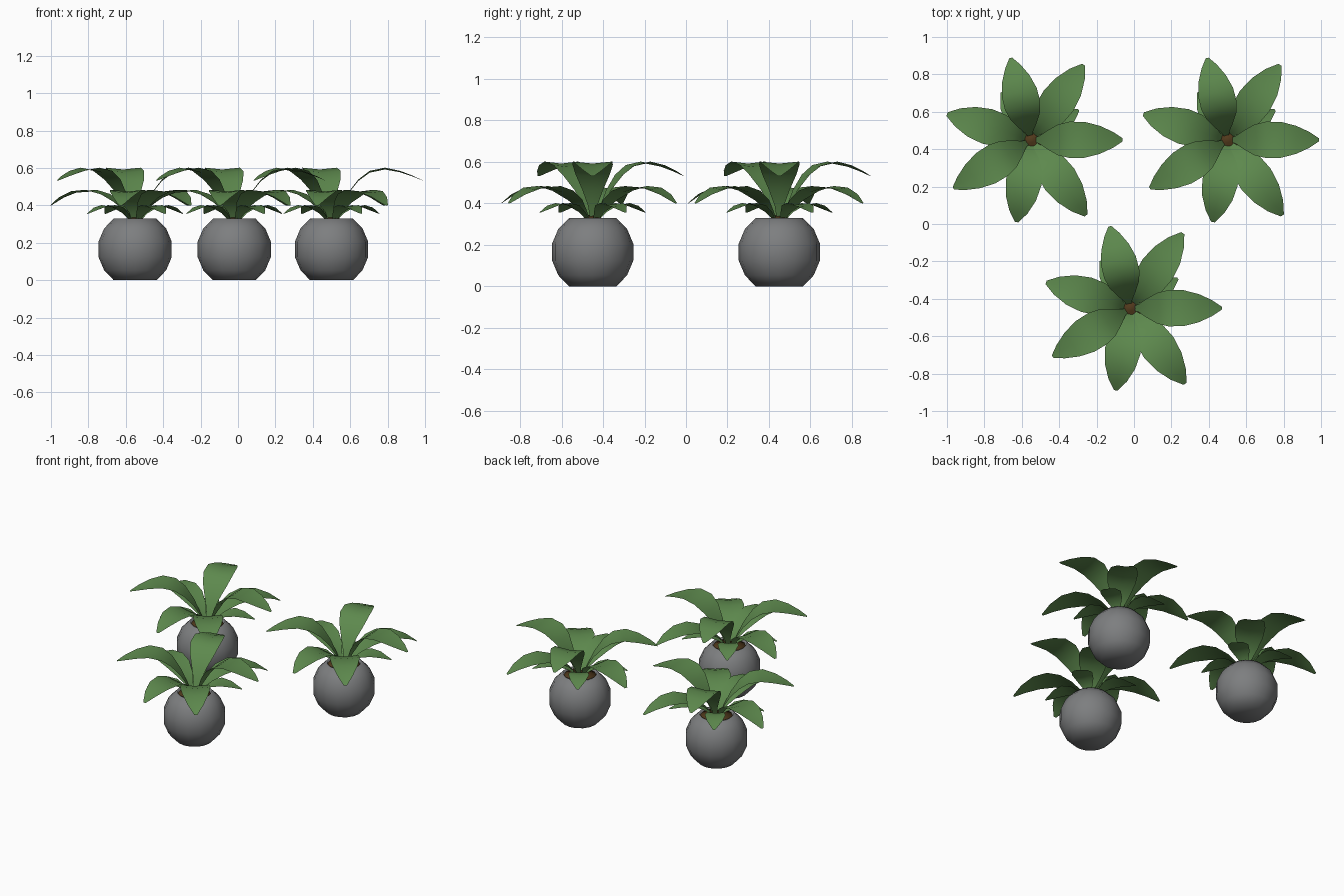
import bpy, bmesh, math

if "Cube" in bpy.data.objects:
    bpy.data.objects.remove(bpy.data.objects["Cube"])


def material(name, rgb):
    m = bpy.data.materials.new(name)
    m.diffuse_color = (*rgb, 1)
    m.use_nodes = True
    m.node_tree.nodes["Principled BSDF"].inputs["Base Color"].default_value = m.diffuse_color
    return m


GREEN = material("leaf green", (0.11, 0.25, 0.075))
GREY = material("pot grey", (0.205, 0.21, 0.215))
BROWN = material("soil brown", (0.085, 0.042, 0.012))

CENTRES = [(-0.55, 0.45), (0.50, 0.45), (-0.02, -0.45)]

# leaf profiles: (distance from stem, height, half width)
TALL = [(.015, .31, .010), (.045, .385, .022), (.085, .46, .05), (.14, .53, .082),
        (.20, .575, .097), (.28, .592, .096), (.36, .577, .075), (.43, .553, .042), (.48, .532, .008)]
MID = [(.02, .31, .012), (.05, .36, .025), (.10, .41, .06), (.17, .452, .088),
       (.25, .474, .096), (.34, .468, .082), (.42, .438, .05), (.48, .40, .010)]
LOW = [(.02, .31, .010), (.06, .355, .03), (.11, .385, .055), (.17, .395, .066),
       (.23, .383, .05), (.30, .355, .006)]

# (profile, heading in degrees, length scale)
LEAVES = [(TALL, 0, 1.02), (TALL, 104, .94), (TALL, 212, 1.02),
          (MID, 55, 1.02), (MID, 163, .98), (MID, 260, .93), (MID, 306, 1.04),
          (LOW, 32, 1), (LOW, 122, 1), (LOW, 212, 1), (LOW, 302, 1)]


def finish(bm, name, mat, loc):
    me = bpy.data.meshes.new(name)
    bm.to_mesh(me)
    bm.free()
    me.materials.append(mat)
    ob = bpy.data.objects.new(name, me)
    bpy.context.collection.objects.link(ob)
    ob.location = (*loc, 0)
    for p in me.polygons:
        p.use_smooth = True
    return ob


def lathe(profile, sides, name, mat, loc):
    """Rings of (radius, z), first and last rings are capped."""
    bm = bmesh.new()
    rings = [[bm.verts.new((r * math.cos(2 * math.pi * i / sides),
                            r * math.sin(2 * math.pi * i / sides), z))
              for i in range(sides)] for r, z in profile]
    for a, b in zip(rings, rings[1:]):
        for i in range(sides):
            j = (i + 1) % sides
            bm.faces.new((a[i], a[j], b[j], b[i]))
    bm.faces.new(rings[0][::-1])
    bm.faces.new(rings[-1])
    for e in bm.edges:
        if len(e.link_faces) == 2 and e.calc_face_angle() > math.radians(40):
            e.smooth = False
    return finish(bm, name, mat, loc)


def foliage(name, loc):
    bm = bmesh.new()
    for prof, deg, scale in LEAVES:
        a = math.radians(deg)
        c, s = math.cos(a), math.sin(a)
        rows = []
        for r, z, w in prof:
            r *= scale
            # shallow channel: the edges sit a little above the midrib
            rows.append([bm.verts.new((r * c - y * s, r * s + y * c, z + abs(y) * 0.1))
                         for y in (-w, 0, w)])
        for p, q in zip(rows, rows[1:]):
            for i in range(2):
                bm.faces.new((p[i], q[i], q[i + 1], p[i + 1]))
    return finish(bm, name, GREEN, loc)


# round pot: a sphere cut flat at top and bottom, with a sunken opening
ANGLES = [-55, -34, -12, 12, 34, 55]
POT = [(.2 * math.cos(math.radians(d)), .165 + .2 * math.sin(math.radians(d))) for d in ANGLES]
POT[0] = (POT[0][0], 0.0)
POT += [(.105, .329), (.103, .305)]

for n, loc in enumerate(CENTRES, 1):
    lathe(POT, 16, f"pot_{n}", GREY, loc)
    lathe([(.103, .306), (.103, .318), (.05, .325), (.015, .345)], 12, f"soil_{n}", BROWN, loc)
    foliage(f"leaves_{n}", loc)
